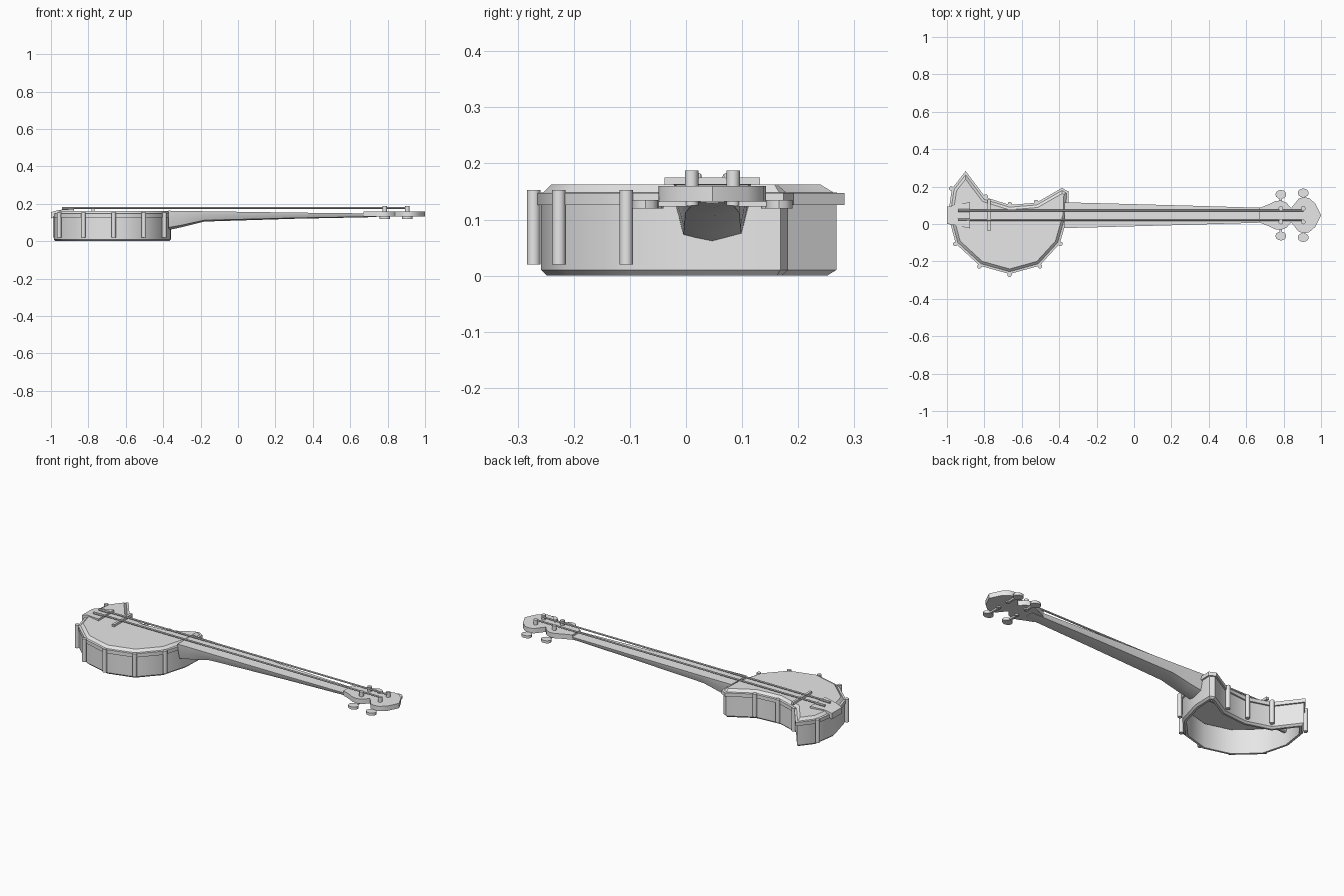
import bpy, bmesh, math
from mathutils import Vector

cube = bpy.data.objects.get("Cube")
if cube:
    bpy.data.objects.remove(cube, do_unlink=True)

grey = bpy.data.materials.new("plain_grey")
grey.use_nodes = True
grey.diffuse_color = (0.8, 0.8, 0.8, 1)
grey.node_tree.nodes["Principled BSDF"].inputs["Base Color"].default_value = (0.8, 0.8, 0.8, 1)

AXIS = 0.047      # y of the neck centre line
parts = []


def loft(name, rings, caps=True, loop=False):
    """Skin a list of equal-length point rings."""
    bm = bmesh.new()
    vs = [[bm.verts.new(p) for p in ring] for ring in rings]
    n = len(vs[0])
    pairs = list(zip(vs, vs[1:])) + ([(vs[-1], vs[0])] if loop else [])
    for a, b in pairs:
        for i in range(n):
            j = (i + 1) % n
            bm.faces.new((a[i], a[j], b[j], b[i]))
    if caps and not loop:
        bm.faces.new(vs[0][::-1])
        bm.faces.new(vs[-1])
    bmesh.ops.recalc_face_normals(bm, faces=bm.faces)
    mesh = bpy.data.meshes.new(name)
    bm.to_mesh(mesh)
    bm.free()
    obj = bpy.data.objects.new(name, mesh)
    mesh.materials.append(grey)
    bpy.context.collection.objects.link(obj)
    parts.append(obj)
    return obj


def flat(points, z):
    return [(x, y, z) for x, y in points]


def oval(cx, cy, rx, ry, n=12):
    return [(cx + rx * math.cos(math.tau * i / n), cy + ry * math.sin(math.tau * i / n))
            for i in range(n)]


def post(name, x, y, z0, z1, rx, ry=None, n=12):
    pts = oval(x, y, rx, ry or rx, n)
    return loft(name, [flat(pts, z0), flat(pts, z1)])


def rod(name, x0, x1, y, z, r, n=8):
    ring = oval(y, z, r, r, n)
    return loft(name, [[(x, a, b) for a, b in ring] for x in (x0, x1)])


def box(name, x0, x1, y0, y1, z0, z1):
    pts = [(x0, y0), (x1, y0), (x1, y1), (x0, y1)]
    return loft(name, [flat(pts, z0), flat(pts, z1)])


def offset(points, d):
    """Mitred offset of a counter-clockwise outline, positive is outward."""
    out = []
    for i, p in enumerate(points):
        a, b, c = Vector(points[i - 1]), Vector(p), Vector(points[(i + 1) % len(points)])
        u, v = (b - a).normalized(), (c - b).normalized()
        m = Vector((u.y, -u.x)) + Vector((v.y, -v.x))
        q = b + m * (2 * d / m.length_squared)
        out.append((q.x, q.y))
    return out


# Crescent body outline, counter-clockwise from the heel
body = [(-0.362, 0.05), (-0.358, 0.168), (-0.385, 0.182), (-0.52, 0.105), (-0.665, 0.093),
        (-0.80, 0.135), (-0.90, 0.268), (-0.965, 0.185), (-0.985, 0.05), (-0.945, -0.10),
        (-0.82, -0.215), (-0.665, -0.258), (-0.51, -0.215), (-0.405, -0.10)]

# Open-backed rim, then the hoop and skin closing its top
loft("rim", [flat(offset(body, d), z) for d, z in
             ((0, 0.14), (0, 0.01), (-0.01, 0), (-0.022, 0), (-0.022, 0.14))], loop=True)
loft("hoop_and_head", [flat(offset(body, d), z) for d, z in
                       ((-0.012, 0.145), (-0.005, 0.126), (0.009, 0.126), (0.009, 0.147),
                        (-0.003, 0.148), (-0.017, 0.162))])

# Tension lugs round the rim
lugs = offset(body, 0.013)
for i in (3, 4, 5, 7, 9, 10, 11, 12, 13):
    post("lug", *lugs[i], 0.02, 0.153, 0.012)

# Brace rod inside the body
rod("brace_rod", -0.98, -0.35, AXIS, 0.085, 0.014, 10)

# Neck with deep heel
profile = [(-1, 0), (-0.95, 0.35), (-0.75, 0.87), (0, 1), (0.75, 0.87), (0.95, 0.35), (1, 0)]
stations = [(-0.372, 0.069, 0.163, 0.060), (-0.30, 0.067, 0.162, 0.075),
            (-0.18, 0.064, 0.160, 0.105), (0.30, 0.051, 0.153, 0.120),
            (0.74, 0.038, 0.148, 0.129)]
loft("neck", [[(x, AXIS + w * u, top + (bottom - top) * v) for u, v in profile]
              for x, w, top, bottom in stations])

# Scalloped headstock, mirrored across the neck axis
half = [(0.67, 0.038), (0.72, 0.058), (0.755, 0.075), (0.785, 0.079), (0.815, 0.067),
        (0.84, 0.038), (0.86, 0.062), (0.88, 0.088), (0.905, 0.096), (0.935, 0.092),
        (0.97, 0.062)]
head = ([(x, AXIS - w) for x, w in half] + [(1.0, AXIS)]
        + [(x, AXIS + w) for x, w in half[::-1]])
loft("headstock", [flat(head, 0.132), flat(head, 0.160)])

# Tuning posts, shafts and buttons
for x, reach in ((0.785, 0.111), (0.905, 0.119)):
    for side in (-1, 1):
        y = AXIS + side * 0.037
        end = AXIS + side * reach
        post("tuning_post", x, y, 0.125, 0.187, 0.012)
        box("tuning_shaft", x - 0.006, x + 0.006, min(y, end), max(y, end), 0.123, 0.133)
        post("tuning_button", x, end, 0.120, 0.135, 0.029, 0.024)

# Bridge and tailpiece
box("bridge", -0.782, -0.768, AXIS - 0.085, AXIS + 0.085, 0.160, 0.175)
tail = [(-1.0, 0.046, 0.120, 0.155), (-0.96, 0.053, 0.150, 0.167), (-0.878, 0.070, 0.160, 0.173)]
loft("tailpiece", [[(x, AXIS - w, a), (x, AXIS + w, a), (x, AXIS + w, b), (x, AXIS - w, b)]
                   for x, w, a, b in tail])

# Strings with thicker tail ends
for side in (-1, 1):
    y = AXIS + side * 0.025
    rod("string", -0.94, 0.905, y, 0.178, 0.005)
    rod("string_anchor", -0.94, -0.88, y, 0.176, 0.007)

# Smooth shading with crisp edges
bpy.ops.object.select_all(action='DESELECT')
for obj in parts:
    obj.select_set(True)
bpy.context.view_layer.objects.active = parts[0]
bpy.ops.object.shade_smooth_by_angle(angle=math.radians(35))
